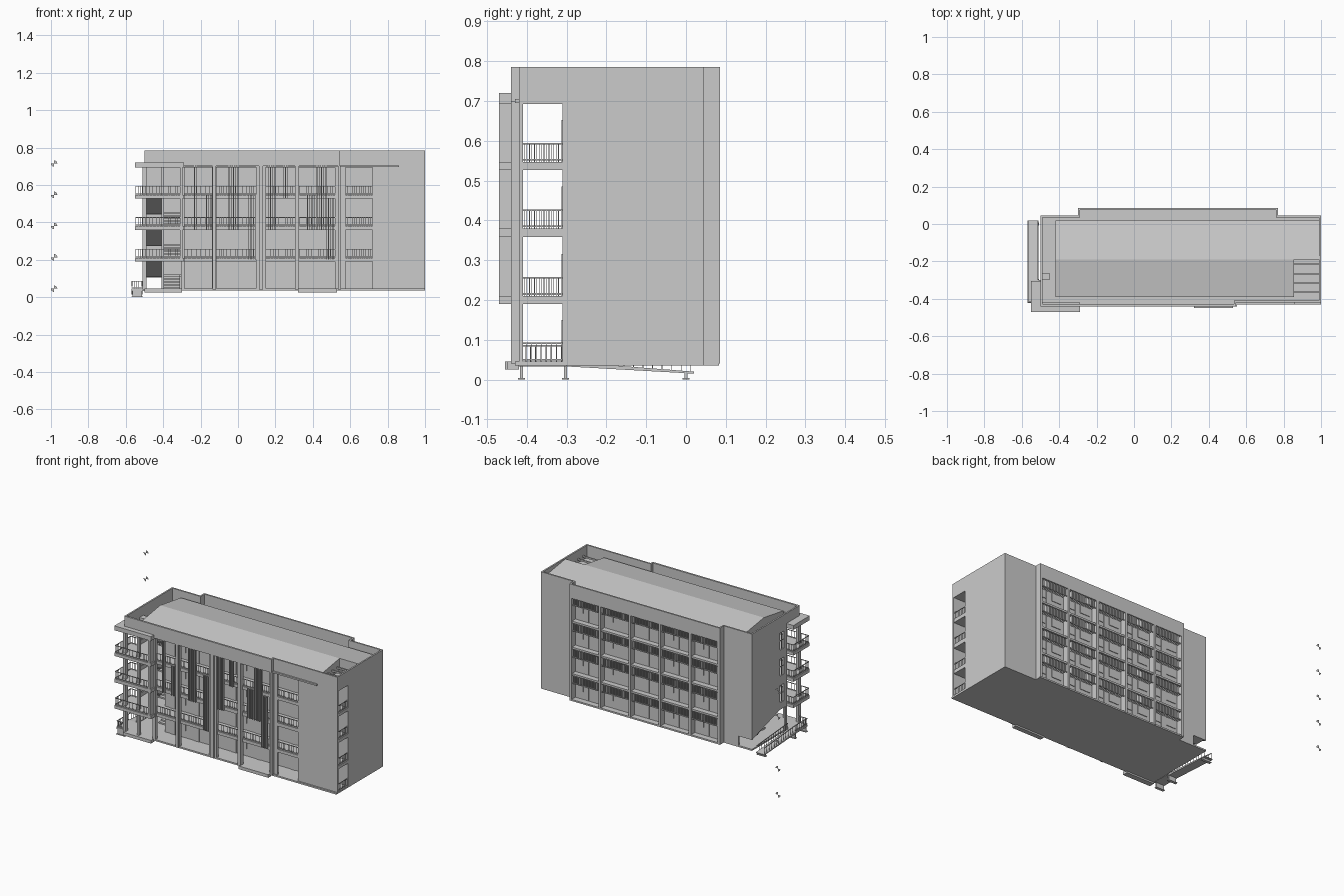
import bpy, bmesh, math

FLOORS = [0.045, 0.21, 0.38, 0.547]          # finished floor heights
CEILS = [0.19, 0.358, 0.527, 0.692]          # opening heads


def finish(name, bm):
    me = bpy.data.meshes.new(name)
    bm.to_mesh(me)
    bm.free()
    ob = bpy.data.objects.new(name, me)
    bpy.context.collection.objects.link(ob)
    return ob


def add_box(bm, b):
    x0, x1, y0, y1, z0, z1 = b
    v = [bm.verts.new((x, y, z)) for x in (x0, x1) for y in (y0, y1) for z in (z0, z1)]
    for f in ((0, 1, 3, 2), (4, 6, 7, 5), (0, 4, 5, 1), (2, 3, 7, 6), (0, 2, 6, 4), (1, 5, 7, 3)):
        bm.faces.new([v[i] for i in f])


def boxes(name, items):
    bm = bmesh.new()
    for b in items:
        add_box(bm, b)
    return finish(name, bm)


def add_prism(bm, pts, x0, x1):
    """Extrude a (y, z) profile along x."""
    a = [bm.verts.new((x0, y, z)) for y, z in pts]
    b = [bm.verts.new((x1, y, z)) for y, z in pts]
    n = len(pts)
    fs = [bm.faces.new(a), bm.faces.new(b[::-1])]
    fs += [bm.faces.new((a[i], b[i], b[(i + 1) % n], a[(i + 1) % n])) for i in range(n)]
    bmesh.ops.recalc_face_normals(bm, faces=fs)


def rail(p0, p1, z, h=0.048, gap=0.0125, t=0.0018):
    """Boxes for a straight railing along x or y."""
    (xa, ya), (xb, yb) = p0, p1
    out = [(min(xa, xb) - t, max(xa, xb) + t, min(ya, yb) - t, max(ya, yb) + t, z + k, z + k + 0.004)
           for k in (0.003, h - 0.004)]
    n = max(1, round(math.hypot(xb - xa, yb - ya) / gap))
    for i in range(n + 1):
        x, y = xa + (xb - xa) * i / n, ya + (yb - ya) * i / n
        out.append((x - t / 2, x + t / 2, y - t / 2, y + t / 2, z, z + h))
    return out


# Ground slab, entrance steps and gallery floors
boxes("ground_slab", [(-0.5, 1.0, -0.43, 0.045, 0.035, 0.045), (-0.3, 0.77, 0.045, 0.083, 0.035, 0.045)])
boxes("entrance_steps", [(0.32, 0.53, -0.45, -0.42, 0.025, 0.045), (-0.5, -0.3, -0.455, -0.42, 0.025, 0.045)])
boxes("gallery_floors", [(-0.5, 0.999, -0.42, -0.31, c, f) for c, f in zip(CEILS, FLOORS[1:] + [0.705])])
boxes("top_slab", [(-0.5, 0.86, -0.43, 0.045, 0.695, 0.705), (0.86, 0.99, -0.2, 0.045, 0.695, 0.705),
                   (-0.3, 0.77, 0.045, 0.08, 0.695, 0.705)])

# Main block of rooms behind the gallery
boxes("room_block", [(-0.3, 1.0, -0.31, 0.045, 0.04, 0.70)])

# Parapet walls all round
boxes("parapet", [
    (-0.5, 0.545, -0.44, -0.428, 0.70, 0.785), (0.535, 1.0, -0.42, -0.41, 0.692, 0.785),
    (0.535, 0.545, -0.44, -0.41, 0.70, 0.785), (0.99, 1.0, -0.42, 0.045, 0.692, 0.785),
    (0.77, 1.0, 0.035, 0.045, 0.69, 0.785), (0.76, 0.77, 0.035, 0.085, 0.69, 0.785),
    (-0.3, 0.77, 0.075, 0.085, 0.695, 0.785), (-0.3, -0.29, 0.035, 0.085, 0.69, 0.785),
    (-0.5, -0.3, 0.035, 0.045, 0.69, 0.785), (-0.5, -0.49, -0.44, 0.045, 0.692, 0.785)])

# Front piers and the solid wall on the right
piers = [(-0.305, -0.285), (-0.139, -0.115), (0.096, 0.15), (0.305, 0.327)]
boxes("front_piers", [(a, b, -0.43, -0.41, 0.04, 0.70) for a, b in piers]
      + [((a + b) / 2 - 0.01, (a + b) / 2 + 0.01, -0.44, -0.42, 0.04, 0.70) for a, b in piers[1:]]
      + [(0.535, 0.55, -0.44, -0.41, 0.04, 0.70)])
boxes("front_wall_right", [(0.72, 1.0, -0.42, -0.41, 0.04, 0.70), (0.519, 0.575, -0.42, -0.41, 0.04, 0.70)])

# Gallery railings in bays and at the right end
bays = [(-0.283, -0.139), (-0.112, 0.096), (0.15, 0.305), (0.327, 0.519), (0.575, 0.72)]
rails = []
for z in FLOORS[1:]:
    for a, b in bays:
        rails += rail((a, -0.415), (b, -0.415), z)
for z in FLOORS:
    rails += rail((0.994, -0.413), (0.994, -0.312), z)
boxes("gallery_railings", rails)

# Vertical sunscreen bars in front of the bays
bars = []
for x0, n, z0, z1 in ((-0.17, 3, 0.36, 0.55), (-0.235, 2, 0.36, 0.70), (-0.05, 5, 0.36, 0.70),
                      (0.055, 4, 0.2, 0.55), (0.16, 4, 0.36, 0.70), (0.24, 3, 0.53, 0.70),
                      (0.37, 5, 0.36, 0.55), (0.42, 5, 0.36, 0.70), (0.47, 4, 0.2, 0.53)):
    bars += [(x0 + i * 0.012, x0 + i * 0.012 + 0.004, -0.436, -0.424, z0, z1) for i in range(n)]
boxes("sunscreen_bars", bars)

# Doors and windows along the gallery wall
leaves = []
for z in FLOORS:
    for a, b in bays:
        leaves += [(a + 0.02, a + 0.055, -0.313, -0.309, z, z + 0.105),
                   (a + 0.07, min(b, a + 0.13), -0.313, -0.309, z + 0.045, z + 0.105)]
boxes("gallery_doors_windows", leaves)

# Corner balconies with roof, fin and columns
levels = list(zip(CEILS, FLOORS[1:] + [0.72]))
slabs = []
for c, f in levels:
    slabs += [(-0.55, -0.29, -0.47, -0.42, c, f), (-0.55, -0.49, -0.42, -0.305, c, f)]
boxes("balcony_slabs", slabs)
boxes("balcony_fin", [(-0.31, -0.297, -0.47, -0.42, 0.19, 0.72)])
boxes("balcony_columns", [(-0.51, -0.49, -0.44, -0.415, 0.04, 0.70), (-0.41, -0.395, -0.44, -0.42, 0.04, 0.70)])
rails = []
for z in FLOORS[1:]:
    rails += rail((-0.546, -0.466), (-0.31, -0.466), z)
    rails += rail((-0.546, -0.466), (-0.546, -0.308), z)
    rails += rail((-0.546, -0.308), (-0.5, -0.308), z)
boxes("balcony_railings", rails)

# Stair hall walls: left wall follows the stair soffit, with narrow windows cut out
bm = bmesh.new()
add_prism(bm, [(0.045, 0.105), (0.045, 0.70), (-0.31, 0.70), (-0.31, 0.045), (-0.295, 0.045),
               (-0.295, 0.19), (-0.235, 0.19)], -0.5, -0.49)
wall = finish("stair_wall_left", bm)
cut = boxes("window_cutter", [(-0.52, -0.47, -0.28, -0.24, z + 0.025, z + 0.135) for z in FLOORS[1:]])
cut.hide_render = True
cut.hide_viewport = True
mod = wall.modifiers.new("windows", 'BOOLEAN')
mod.object = cut
mod.solver = 'EXACT'
boxes("stair_window_frames", [b for z in FLOORS[1:] for b in (
    (-0.497, -0.493, -0.262, -0.258, z + 0.025, z + 0.135), (-0.497, -0.493, -0.28, -0.24, z + 0.08, z + 0.084))])
boxes("stair_wall_back", [(-0.5, -0.3, 0.035, 0.045, 0.105, 0.70), (-0.405, -0.3, 0.035, 0.045, 0.04, 0.105)])

# Stairs: lower flight to a half landing, upper flight back to the next floor
bm = bmesh.new()
for z0, z1 in zip(FLOORS[:3], FLOORS[1:]):
    zm = z0 + 0.075
    add_box(bm, (-0.49, -0.30, -0.03, 0.036, zm - 0.012, zm))
    add_box(bm, (-0.49, -0.30, -0.31, -0.235, z1 - 0.02, z1))
    for xa, xb, ya, yb, za, zb in ((-0.40, -0.31, -0.235, -0.03, z0, zm), (-0.49, -0.405, -0.03, -0.235, zm, z1)):
        n = 9
        pts = [(ya, za - 0.01)]
        for i in range(n):
            za2 = za + (zb - za) * (i + 1) / n
            pts += [(ya + (yb - ya) * i / n, za2), (ya + (yb - ya) * (i + 1) / n, za2)]
        pts.append((yb, zb - 0.02))
        add_prism(bm, pts, xa, xb)
finish("stairs", bm)

# Side ramp with landing, posts and railings
bm = bmesh.new()
add_box(bm, (-0.57, -0.5, -0.42, -0.3, 0.033, 0.045))
add_prism(bm, [(-0.3, 0.045), (0.02, 0.02), (0.02, 0.015), (-0.3, 0.033)], -0.57, -0.51)
for y in (-0.413, -0.303, 0.0):
    top = 0.035 if y < -0.1 else 0.017
    add_box(bm, (-0.565, -0.512, y - 0.004, y + 0.004, 0.0, top))
    add_box(bm, (-0.57, -0.508, y - 0.009, y + 0.009, 0.0, 0.004))
for b in rail((-0.567, -0.417), (-0.567, -0.3), 0.045, 0.042) + rail((-0.567, -0.417), (-0.51, -0.417), 0.045, 0.042):
    add_box(bm, b)
for x in (-0.567, -0.513):
    add_prism(bm, [(-0.3, 0.083), (-0.3, 0.087), (0.015, 0.062), (0.015, 0.058)], x - 0.002, x + 0.002)
    for i in range(14):
        y = -0.3 + i * 0.024
        z = 0.045 - (y + 0.3) * 0.078
        add_box(bm, (x - 0.001, x + 0.001, y - 0.001, y + 0.001, z, z + 0.04))
finish("side_ramp", bm)

# Rear facade: fins, ledges, slatted sunshades, windows
X0, X1, N = -0.3, 0.77, 5
W = (X1 - X0) / N
fins, ledges, slats, panes = [], [], [], []
for i in range(N + 1):
    x = min(max(X0 + i * W, X0 + 0.008), X1 - 0.008)
    fins.append((x - 0.008, x + 0.008, 0.04, 0.085, 0.04, 0.70))
for i in range(N):
    a, b = X0 + i * W + 0.008, X0 + (i + 1) * W - 0.008
    for z0, c in zip(FLOORS, CEILS):
        if z0 > 0.1:
            ledges.append((a, b, 0.04, 0.08, z0 - 0.012, z0))
        ledges.append((a, b, 0.074, 0.078, c - 0.045, c - 0.04))
        k = int((b - a) / 0.011)
        slats += [(a + j * 0.011, a + j * 0.011 + 0.003, 0.05, 0.08, c - 0.045, c + 0.005) for j in range(1, k)]
        m = (a + b) / 2
        panes += [(a + 0.02, m - 0.01, 0.044, 0.049, z0 + 0.05, c - 0.035),
                  (m - 0.006, m + 0.03, 0.044, 0.049, z0 + 0.005, c - 0.035),
                  (m + 0.034, b - 0.02, 0.044, 0.049, z0 + 0.05, c - 0.035)]
boxes("rear_fins", fins)
boxes("rear_ledges", ledges)
boxes("rear_sunshade_slats", slats)
boxes("rear_windows", panes)

# Low pitched roof; front slope stops short of the right end for a service well
bm = bmesh.new()
add_prism(bm, [(-0.39, 0.70), (-0.39, 0.748), (-0.19, 0.78), (-0.19, 0.70)], -0.42, 0.855)
add_prism(bm, [(-0.19, 0.70), (-0.19, 0.78), (0.02, 0.748), (0.02, 0.70)], -0.42, 0.99)
finish("pitched_roof", bm)
boxes("roof_well_beams", [(0.855, 0.99, y, y + 0.008, 0.725, 0.735) for y in (-0.37, -0.32, -0.27, -0.22)])
boxes("roof_hatch", [(-0.49, -0.452, -0.30, -0.262, 0.70, 0.725)])

# Floor level markers standing off the building
bm = bmesh.new()
for z in (0.045, 0.213, 0.38, 0.547, 0.714):
    for start in (0, math.pi):
        c = bm.verts.new((-0.983, 0.47, z))
        arc = [bm.verts.new((-0.983 + 0.017 * math.cos(start + k * math.pi / 12), 0.47,
                             z + 0.017 * math.sin(start + k * math.pi / 12))) for k in range(7)]
        bm.faces.new([c] + arc)
finish("level_markers", bm)
